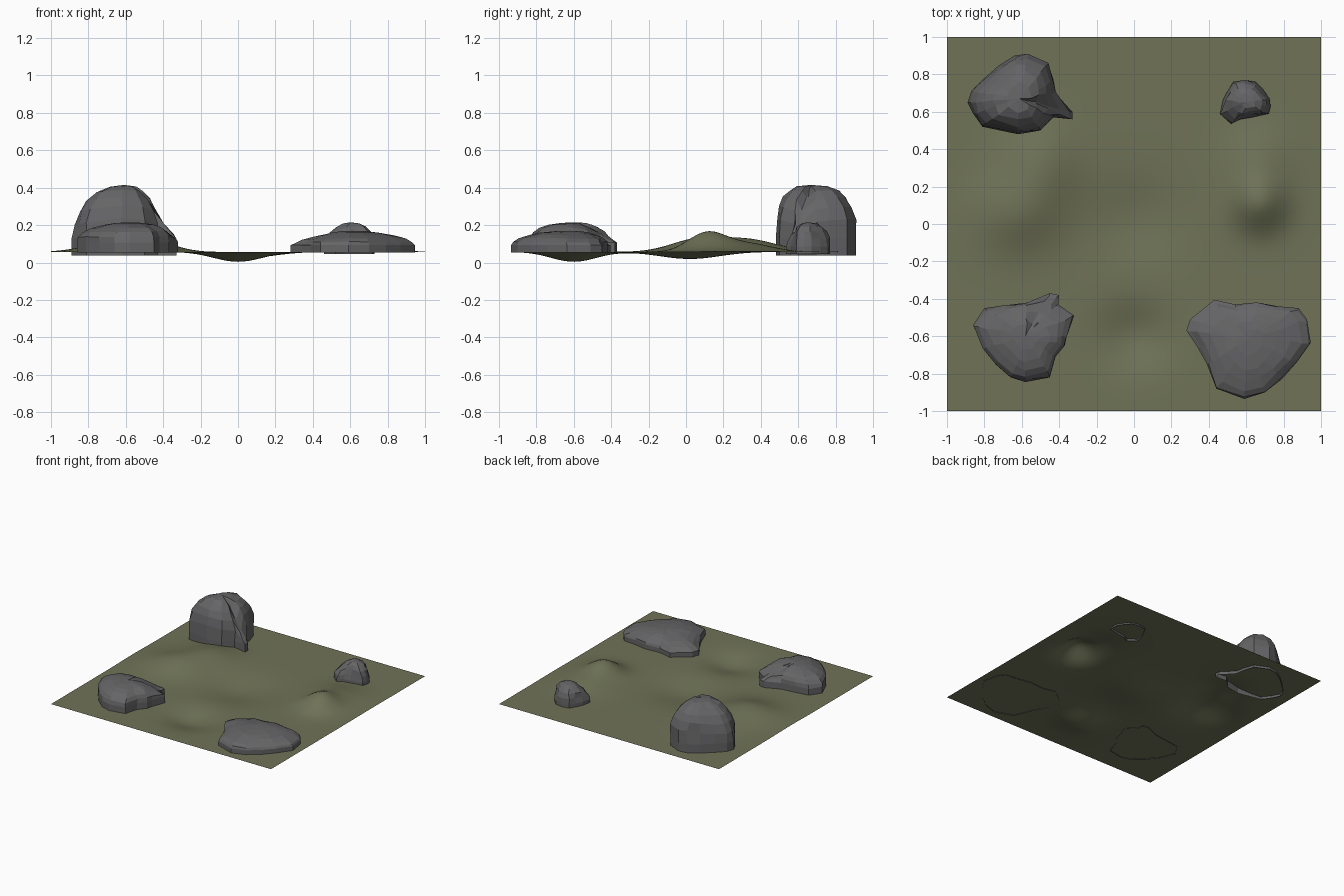
import bpy, bmesh, random
from math import sin, cos, pi, exp

if "Cube" in bpy.data.objects:
    bpy.data.objects.remove(bpy.data.objects["Cube"])

BASE = 0.057


def material(name, color):
    m = bpy.data.materials.new(name)
    m.diffuse_color = (*color, 1)
    m.use_nodes = True
    m.node_tree.nodes["Principled BSDF"].inputs["Base Color"].default_value = m.diffuse_color
    return m


def add_object(name, bm, mat, smooth):
    bmesh.ops.recalc_face_normals(bm, faces=bm.faces)
    for f in bm.faces:
        f.smooth = smooth
    me = bpy.data.meshes.new(name)
    bm.to_mesh(me)
    bm.free()
    me.materials.append(mat)
    ob = bpy.data.objects.new(name, me)
    bpy.context.collection.objects.link(ob)
    return ob


def rock(name, peak, floor, wall, outline, rings=6, seed=1):
    """Domed boulder: outline points (x, y, roundness) rise over a wall to the peak.
    Roundness below 1 bulges, above 1 gives a low sloping spur."""
    rng = random.Random(seed)
    bm = bmesh.new()
    px, py, pz = peak
    loops = [[bm.verts.new((x, y, floor)) for x, y, e in outline]]
    for i in range(rings):
        a = i / rings * pi / 2
        j = 0.008 if i else 0
        loop = []
        for x, y, e in outline:
            s, h = cos(a) ** e, sin(a) ** e
            loop.append(bm.verts.new((
                px + (x - px) * s + rng.uniform(-j, j),
                py + (y - py) * s + rng.uniform(-j, j),
                floor + wall + (pz - floor - wall) * h + rng.uniform(-j, 0) * (1 - h))))
        loops.append(loop)
    n = len(outline)
    for lo, hi in zip(loops, loops[1:]):
        for k in range(n):
            bm.faces.new((lo[k], lo[(k + 1) % n], hi[(k + 1) % n], hi[k]))
    top = bm.verts.new(peak)
    for k in range(n):
        bm.faces.new((loops[-1][k], loops[-1][(k + 1) % n], top))
    ob = add_object(name, bm, stone, False)
    if sum(f.normal.z for f in ob.data.polygons) < 0:
        ob.data.flip_normals()
    return ob


stone = material("stone", (0.13, 0.13, 0.135))
grass = material("grass", (0.16, 0.17, 0.095))

# Ground sheet: hills and hollows as (x, y, height, spread x, spread y)
mounds = [(-0.62, 0.06, 0.065, 0.16, 0.14), (-0.50, 0.33, 0.065, 0.14, 0.16),
          (0.67, 0.11, 0.10, 0.10, 0.10), (0.66, 0.33, 0.045, 0.13, 0.13),
          (0.0, -0.60, -0.053, 0.13, 0.12), (0.0, 0.02, -0.038, 0.17, 0.16)]
bm = bmesh.new()
bmesh.ops.create_grid(bm, x_segments=64, y_segments=64, size=1)
for v in bm.verts:
    x, y = v.co.x, v.co.y
    v.co.z = BASE + sum(h * exp(-((x - cx) / sx) ** 2 / 2 - ((y - cy) / sy) ** 2 / 2)
                        for cx, cy, h, sx, sy in mounds)
ground = add_object("ground", bm, grass, True)
if ground.data.polygons[0].normal.z < 0:
    ground.data.flip_normals()

# Tall boulder, back left
rock("tall_boulder", (-0.61, 0.67, 0.415), 0.038, 0.09, [
    (-.57, .91, .75), (-.46, .86, .75), (-.43, .77, .8), (-.42, .70, .85),
    (-.33, .60, 1.8), (-.33, .56, 1.8), (-.43, .57, .9), (-.50, .50, .75),
    (-.62, .48, .7), (-.81, .52, .85), (-.86, .59, .95), (-.89, .65, 1.0),
    (-.87, .71, 1.0), (-.80, .78, .95), (-.72, .85, .85), (-.64, .90, .75)], seed=3)

# Small boulder, back right
rock("small_boulder", (0.60, 0.65, 0.215), 0.045, 0.04, [
    (.59, .77, .85), (.65, .76, .9), (.69, .72, .9), (.725, .67, .9), (.73, .63, .9),
    (.72, .59, .9), (.63, .57, .8), (.57, .56, .9), (.52, .535, 1.4), (.46, .59, 1.3),
    (.475, .66, .95), (.50, .71, .9), (.53, .76, .9)], rings=5, seed=5)

# Round boulder, front left
rock("round_boulder", (-0.58, -0.60, 0.215), 0.053, 0.055, [
    (-.45, -.37, 1.7), (-.40, -.38, 1.7), (-.405, -.43, 1.4), (-.32, -.49, 1.3),
    (-.36, -.60, .8), (-.37, -.65, .8), (-.42, -.71, .8), (-.45, -.82, .9),
    (-.58, -.845, .9), (-.66, -.82, .9), (-.74, -.75, .9), (-.81, -.66, .9),
    (-.86, -.54, .95), (-.80, -.45, .9), (-.69, -.435, .85), (-.57, -.42, .85)], seed=7)

# Flat boulder, front right
rock("flat_boulder", (0.61, -0.62, 0.17), 0.053, 0.04, [
    (.43, -.405, 1.4), (.54, -.43, 1.0), (.66, -.42, .9), (.77, -.44, .95),
    (.88, -.45, 1.1), (.925, -.51, 1.1), (.945, -.635, 1.1), (.87, -.74, 1.0),
    (.79, -.83, .95), (.70, -.90, .95), (.59, -.935, 1.0), (.44, -.88, 1.1),
    (.39, -.75, 1.0), (.34, -.66, 1.2), (.28, -.57, 1.4), (.30, -.51, 1.4)], seed=9)
